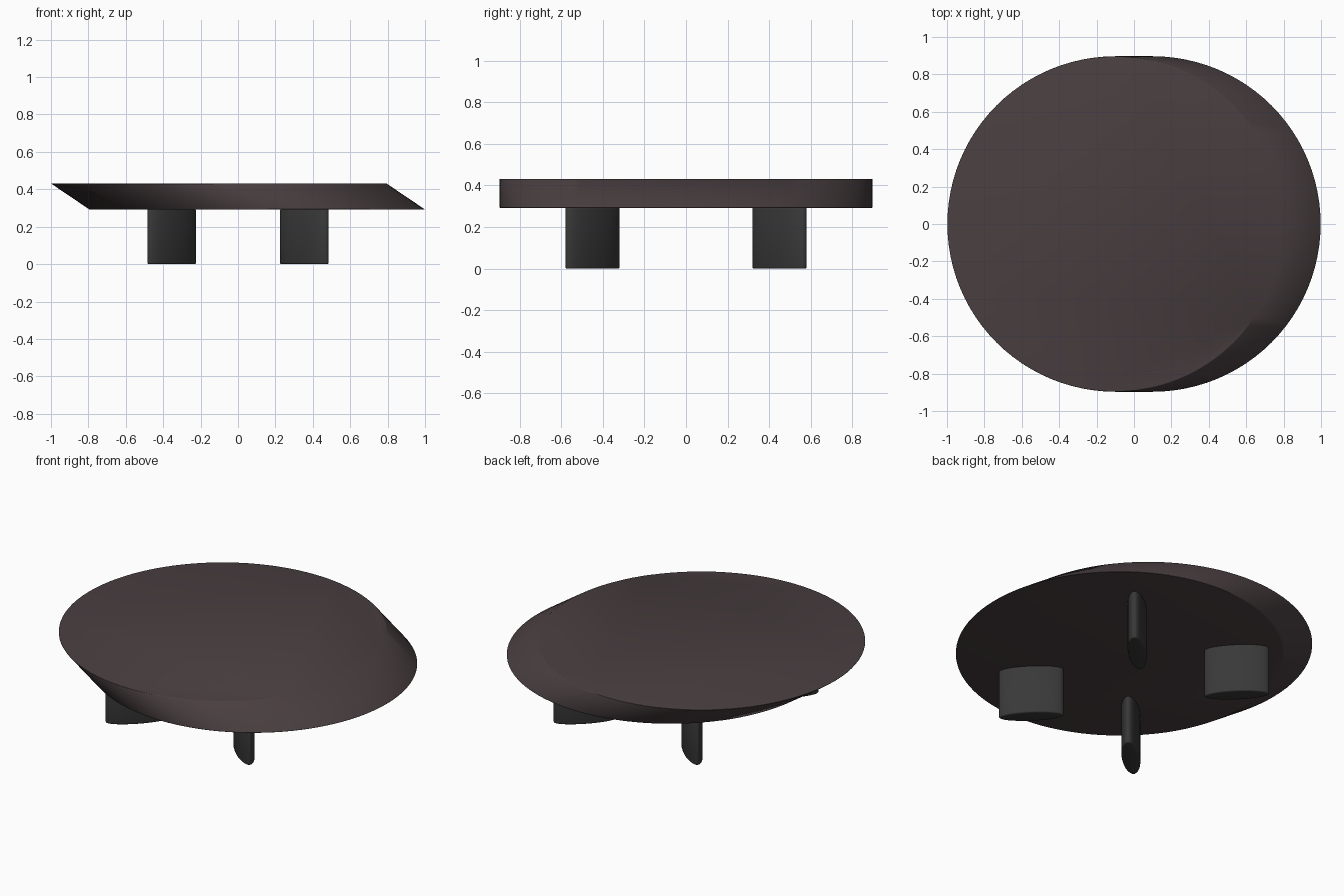
import bpy, math
from mathutils import Matrix, Vector

if "Cube" in bpy.data.objects:
    bpy.data.objects.remove(bpy.data.objects["Cube"])


def material(name, color):
    mat = bpy.data.materials.new(name)
    mat.diffuse_color = (*color, 1)
    mat.use_nodes = True
    mat.node_tree.nodes["Principled BSDF"].inputs["Base Color"].default_value = mat.diffuse_color
    return mat


def rounded_cylinder(name, z0, z1, bevel, matrix, mat):
    """Unit cylinder, reshaped by matrix, with softly rounded rims."""
    bpy.ops.mesh.primitive_cylinder_add(vertices=96, radius=1, depth=z1 - z0)
    ob = bpy.context.object
    ob.name = name
    ob.data.transform(Matrix.Translation((0, 0, (z0 + z1) / 2)))
    ob.data.transform(matrix)
    mod = ob.modifiers.new("rim", "BEVEL")
    mod.width = bevel
    mod.segments = 3
    mod.limit_method = 'ANGLE'
    mod.angle_limit = math.radians(40)
    bpy.ops.object.modifier_apply(modifier="rim")
    ob.data.materials.append(mat)
    bpy.ops.object.shade_smooth_by_angle(angle=math.radians(40))
    return ob


top_mat = material("top_brown", (0.068, 0.05, 0.053))
leg_mat = material("leg_dark", (0.04, 0.04, 0.04))

# Slanted round top: a disc sheared along x
Z0, Z1, R = 0.292, 0.431, 0.897
shift = 0.206
shear = Matrix.Identity(4)
shear[0][2] = -shift / (Z1 - Z0)
shear[0][3] = shift / (Z1 - Z0) * (Z0 + Z1) / 2
rounded_cylinder("table_top", Z0, Z1, 0.008,
                 shear @ Matrix.Diagonal((R, R, 1, 1)), top_mat)

# Four oval legs, long axis pointing diagonally outward
for sx, side in ((-1, "left"), (1, "right")):
    for sy, end in ((-1, "front"), (1, "back")):
        m = (Matrix.Translation(Vector((sx * 0.355, sy * 0.45, 0)))
             @ Matrix.Rotation(math.radians(45 * sx * sy), 4, 'Z')
             @ Matrix.Diagonal((0.177, 0.05, 1, 1)))
        rounded_cylinder(f"leg_{end}_{side}", 0, Z0 + 0.003, 0.008, m, leg_mat)
